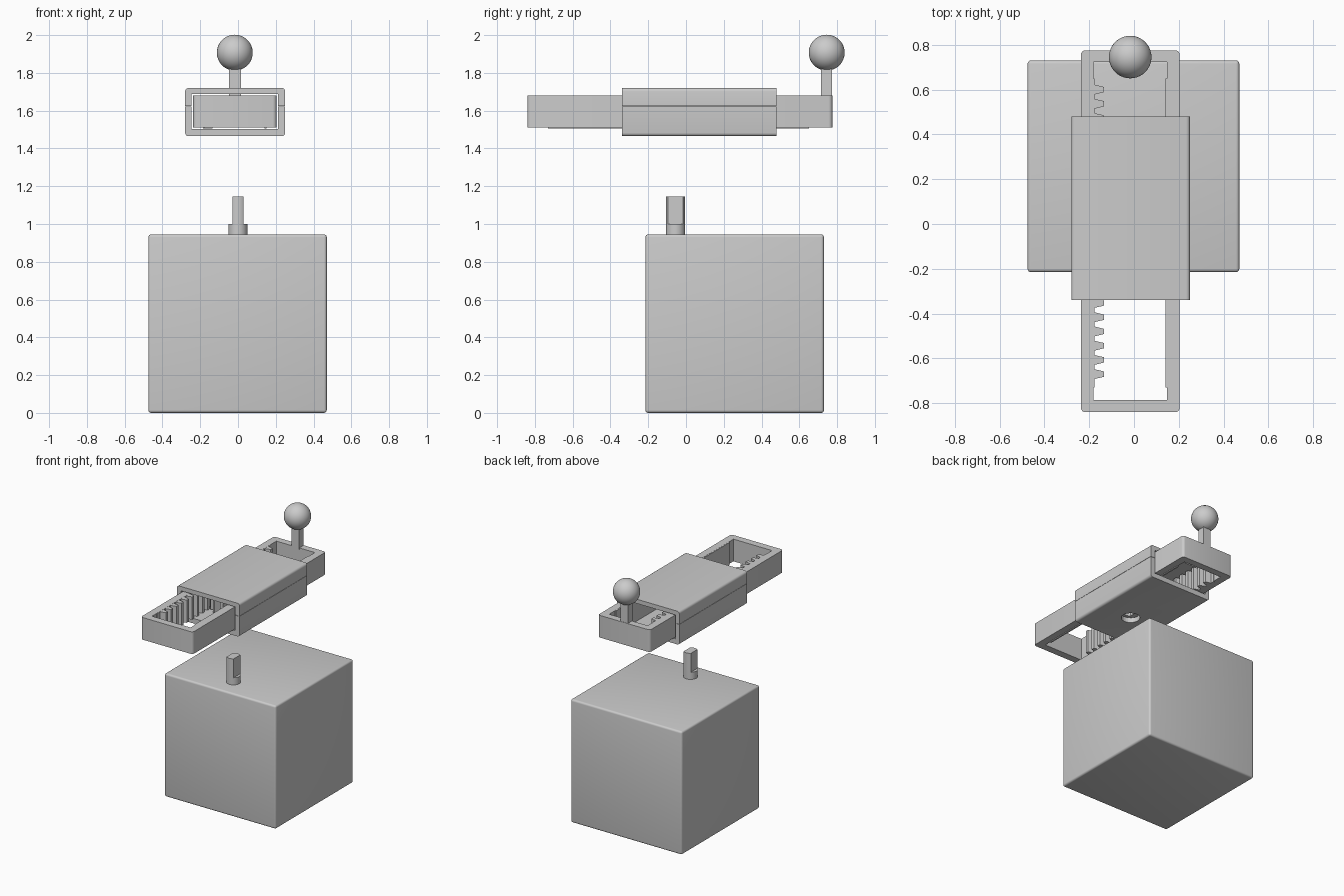
import bpy, bmesh, math
from mathutils import Matrix, Vector

if "Cube" in bpy.data.objects:
    bpy.data.objects.remove(bpy.data.objects["Cube"])


def finish(name, bm, smooth=False):
    bmesh.ops.recalc_face_normals(bm, faces=bm.faces)
    me = bpy.data.meshes.new(name)
    bm.to_mesh(me)
    bm.free()
    ob = bpy.data.objects.new(name, me)
    bpy.context.collection.objects.link(ob)
    if smooth:
        bpy.ops.object.select_all(action='DESELECT')
        ob.select_set(True)
        bpy.context.view_layer.objects.active = ob
        bpy.ops.object.shade_smooth_by_angle(angle=math.radians(35))
    return ob


def prism(name, pts, lo, hi, axis='Z', smooth=False):
    """Extrude a 2D outline along Z (points are x,y) or Y (points are x,z)."""
    bm = bmesh.new()
    put = (lambda p: (p[0], p[1], lo)) if axis == 'Z' else (lambda p: (p[0], lo, p[1]))
    face = bm.faces.new([bm.verts.new(put(p)) for p in pts])
    new = bmesh.ops.extrude_face_region(bm, geom=[face])['geom']
    step = Vector((0, 0, hi - lo)) if axis == 'Z' else Vector((0, hi - lo, 0))
    bmesh.ops.translate(bm, vec=step, verts=[v for v in new if isinstance(v, bmesh.types.BMVert)])
    return finish(name, bm, smooth)


def box(name, x0, x1, y0, y1, z0, z1, bevel=0):
    bm = bmesh.new()
    mid = Vector((x0 + x1, y0 + y1, z0 + z1)) / 2
    size = Matrix.Diagonal((x1 - x0, y1 - y0, z1 - z0, 1))
    bmesh.ops.create_cube(bm, size=1, matrix=Matrix.Translation(mid) @ size)
    if bevel:
        bmesh.ops.bevel(bm, geom=bm.edges[:], offset=bevel, segments=4, profile=0.5, affect='EDGES')
    return finish(name, bm, bevel > 0)


def arc(cx, cy, r, a0, a1, n):
    return [(cx + r * math.cos(math.radians(a0 + (a1 - a0) * i / n)),
             cy + r * math.sin(math.radians(a0 + (a1 - a0) * i / n))) for i in range(n + 1)]


def rounded_rect(x0, x1, y0, y1, r):
    return (arc(x1 - r, y1 - r, r, 0, 90, 4) + arc(x0 + r, y1 - r, r, 90, 180, 4)
            + arc(x0 + r, y0 + r, r, 180, 270, 4) + arc(x1 - r, y0 + r, r, 270, 360, 4))


def double_d(cx, cy, r, flat):
    a = math.degrees(math.acos(flat / r))
    return arc(cx, cy, r, a, 180 - a, 10) + arc(cx, cy, r, 180 + a, 360 - a, 10)


def cut(ob, cutter):
    mod = ob.modifiers.new('cut', 'BOOLEAN')
    mod.operation, mod.solver, mod.object = 'DIFFERENCE', 'EXACT', cutter
    cutter.hide_render = True
    bpy.context.view_layer.objects.active = ob
    bpy.ops.object.modifier_apply(modifier=mod.name)
    bpy.data.objects.remove(cutter, do_unlink=True)


# Motor block with collar and double-flat shaft
SX, SY = 0.0, -0.055
box('motor_block', -0.475, 0.47, -0.215, 0.73, 0, 0.945, 0.015)
prism('shaft_collar', arc(SX, SY, 0.05, 0, 348.75, 31), 0.94, 1.0, smooth=True)
prism('motor_shaft', double_d(SX, SY, 0.05, 0.03), 0.99, 1.145, smooth=True)

# Sleeve housing: two channels meeting at a seam
X0, X1, Z0, Z1, SEAM, R = -0.28, 0.25, 1.465, 1.72, 1.625, 0.018
IX0, IX1 = -0.245, 0.212
base = prism('housing_base',
             arc(X0 + R, Z0 + R, R, 180, 270, 4) + arc(X1 - R, Z0 + R, R, 270, 360, 4)
             + [(X1, SEAM - .002), (IX1, SEAM - .002), (IX1, 1.503), (IX0, 1.503),
                (IX0, SEAM - .002), (X0, SEAM - .002)], -0.34, 0.48, 'Y', True)
cut(base, prism('hole_cutter', arc(-0.015, SY, 0.065, 0, 348.75, 31), 1.4, 1.55))
prism('housing_lid',
      arc(X1 - R, Z1 - R, R, 0, 90, 4) + arc(X0 + R, Z1 - R, R, 90, 180, 4)
      + [(X0, SEAM), (IX0, SEAM), (IX0, 1.687), (IX1, 1.687), (IX1, SEAM), (X1, SEAM)],
      -0.34, 0.48, 'Y', True)

# Sliding frame with a rectangular opening
frame = prism('sliding_frame', rounded_rect(-0.237, 0.204, -0.84, 0.775, 0.02), 1.51, 1.68, smooth=True)
cut(frame, box('frame_cutter', -0.18, 0.147, -0.785, 0.722, 1.4, 1.8))

# Toothed rack on the left wall, plain guide strip on the right wall
rack = [(-0.185, 0.65), (-0.185, -0.73), (-0.177, -0.73)]
for i in range(21):
    y = -0.67 + i * 0.0635
    rack += [(-0.177, y - 0.022), (-0.135, y - 0.012), (-0.135, y + 0.012), (-0.177, y + 0.022)]
rack.append((-0.177, 0.65))
prism('rack', rack, 1.505, 1.679)
box('guide_strip', 0.14, 0.152, -0.73, 0.65, 1.505, 1.679)

# Pinion gear inside the housing, keyed for the shaft
teeth, gx = 13, -0.015
outline = []
for i in range(teeth):
    for off, r in ((-9, 0.112), (-4, 0.15), (4, 0.15), (9, 0.112)):
        a = math.radians(360 * i / teeth + off)
        outline.append((gx + r * math.cos(a), SY + r * math.sin(a)))
gear = prism('pinion_gear', outline, 1.51, 1.675)
cut(gear, prism('key_cutter', double_d(gx, SY, 0.052, 0.032), 1.4, 1.65))

# Ball knob on a square post
box('knob_post', -0.047, 0.015, 0.715, 0.772, 1.67, 1.86)
bm = bmesh.new()
bmesh.ops.create_uvsphere(bm, u_segments=40, v_segments=24, radius=0.095,
                          matrix=Matrix.Translation((-0.017, 0.745, 1.907)))
finish('ball_knob', bm, True)
